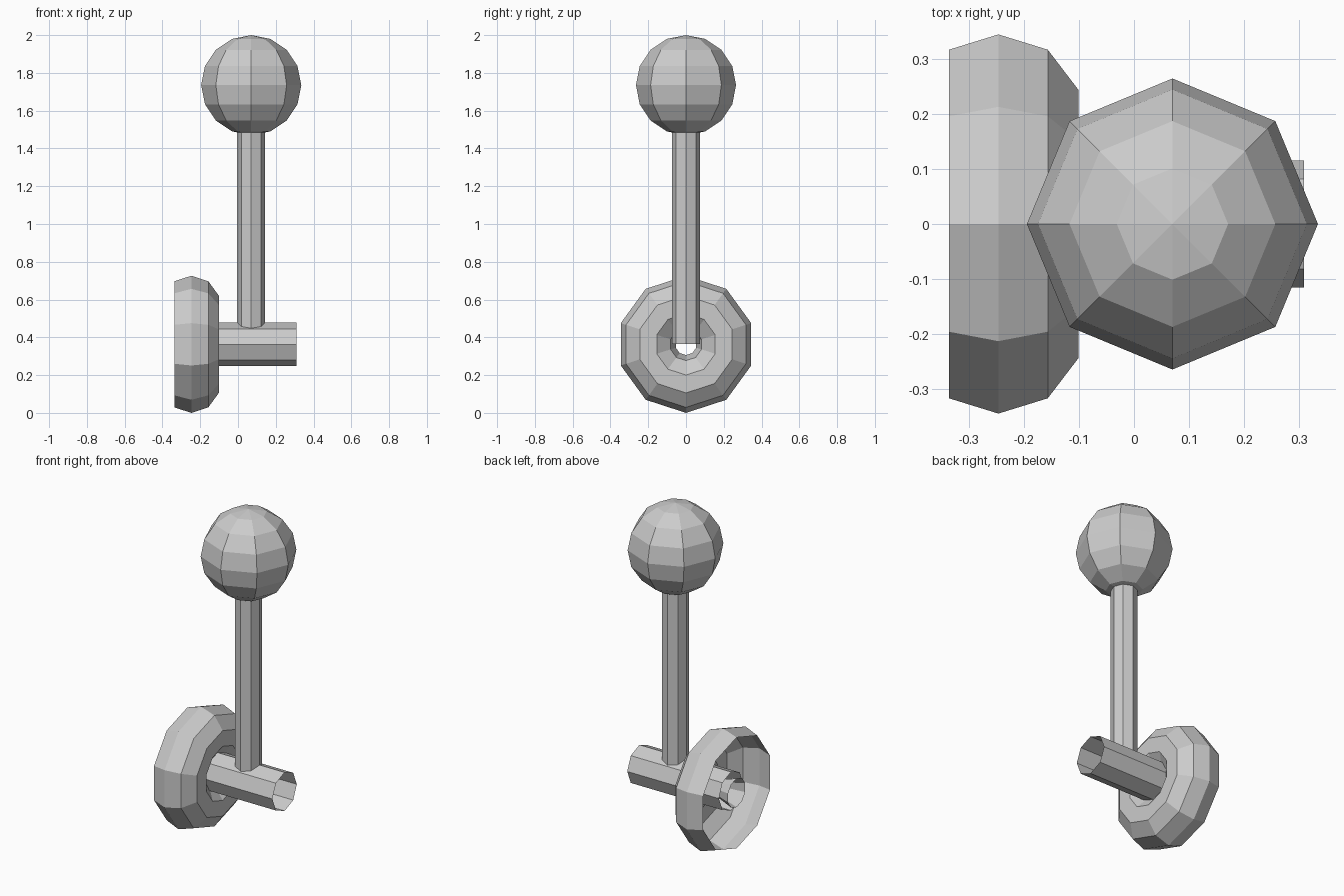
import bpy, bmesh
from math import sin, cos, pi, radians
from mathutils import Matrix

if "Cube" in bpy.data.objects:
    bpy.data.objects.remove(bpy.data.objects["Cube"])


def lathe(name, profile, sides, matrix):
    """Revolve (radius, height) points around local z, then place the part."""
    bm = bmesh.new()
    rings = []
    for r, h in profile:
        if r < 1e-5:
            rings.append([bm.verts.new((0, 0, h))] * sides)
        else:
            rings.append([bm.verts.new((r * cos(2 * pi * i / sides),
                                        r * sin(2 * pi * i / sides), h))
                          for i in range(sides)])
    for a, b in zip(rings, rings[1:]):
        for i in range(sides):
            j = (i + 1) % sides
            bm.faces.new(dict.fromkeys((a[i], a[j], b[j], b[i])))
    bm.transform(matrix)
    bmesh.ops.recalc_face_normals(bm, faces=bm.faces)
    mesh = bpy.data.meshes.new(name)
    bm.to_mesh(mesh)
    bm.free()
    obj = bpy.data.objects.new(name, mesh)
    bpy.context.collection.objects.link(obj)
    return obj


STEM_X, AXIS_Z = 0.07, 0.363
upright = Matrix.Translation((STEM_X, 0, 0))
# local z -> +x, local x -> -z, so a vertex points straight down
sideways = Matrix.Translation((0, 0, AXIS_Z)) @ Matrix.Rotation(pi / 2, 4, 'Y')

# round knob on top
BALL_R = 0.265
ball = [(BALL_R * sin(pi * k / 8), 2 - BALL_R - BALL_R * cos(pi * k / 8))
        for k in range(9)]
lathe("ball_knob", ball, 8, upright)

# open tube stem from inside the crossbar up into the knob
lathe("stem", [(0.074, 0.365), (0.074, 1.50)], 8, upright)

# open horizontal tube
lathe("crossbar", [(0.116, -0.30), (0.116, 0.31)], 8, sideways)

# ring with a hollow, open back: eight-tenths... of a ten-sided tube section
ring = [(0.21 + 0.153 * cos(radians(a)), -0.247 + 0.153 * sin(radians(a)))
        for a in range(-36, 217, 36)]
lathe("hollow_ring", ring, 10, sideways)
